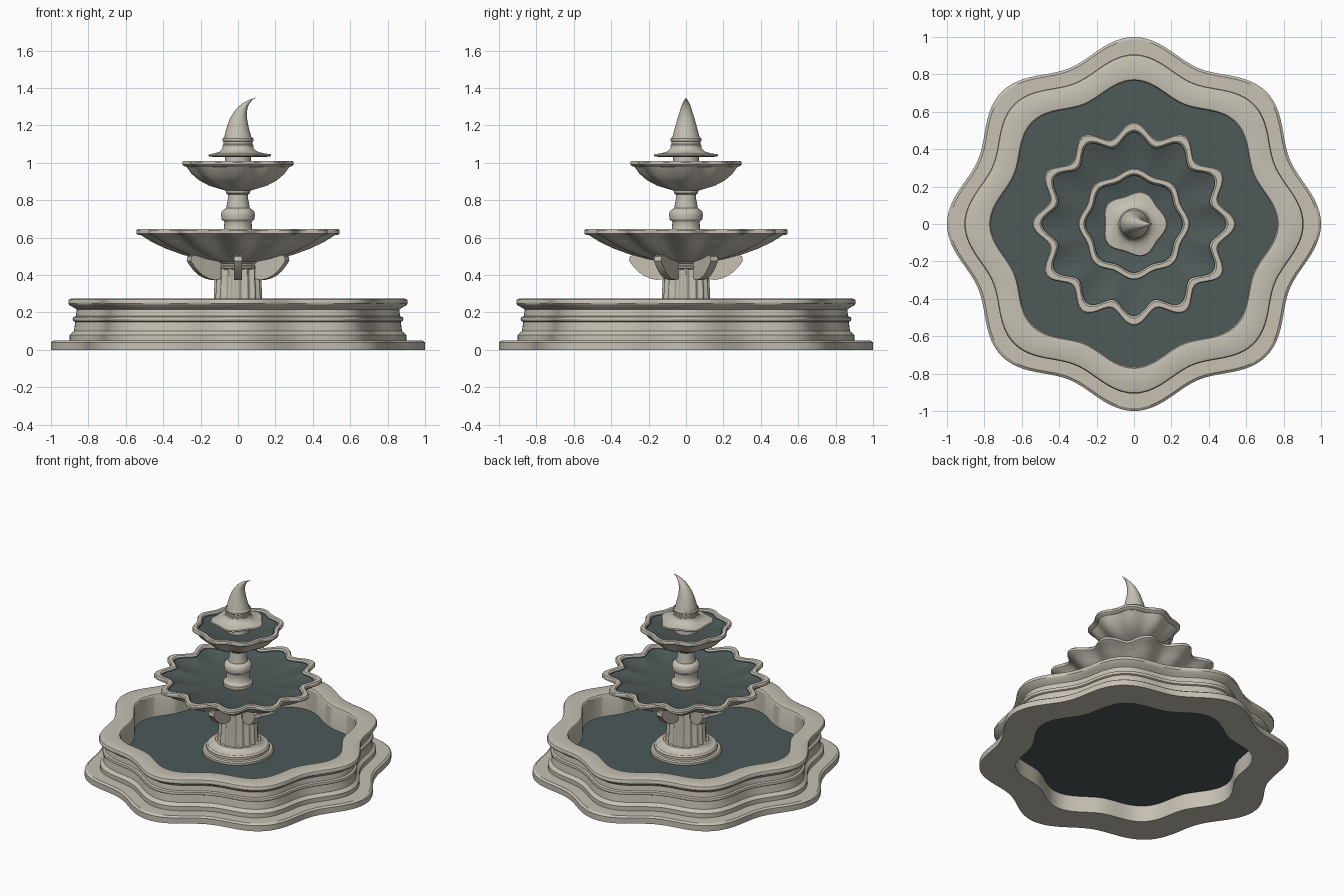
import bpy, bmesh, math


def material(name, color):
    m = bpy.data.materials.new(name)
    m.diffuse_color = color
    return m


STONE = material("stone", (0.57, 0.53, 0.45, 1))
WATER = material("dark_water", (0.075, 0.10, 0.098, 1))


def finish(name, bm, mats, angle=32):
    bmesh.ops.remove_doubles(bm, verts=bm.verts[:], dist=1e-5)
    me = bpy.data.meshes.new(name)
    bm.to_mesh(me)
    bm.free()
    ob = bpy.data.objects.new(name, me)
    bpy.context.collection.objects.link(ob)
    for m in mats:
        me.materials.append(m)
    bpy.ops.object.select_all(action='DESELECT')
    ob.select_set(True)
    bpy.context.view_layer.objects.active = ob
    bpy.ops.object.shade_smooth_by_angle(angle=math.radians(angle))
    return ob


def lathe(name, profile, lobes=0, segs=64, closed=False, wet_from=None,
          mats=(STONE, WATER), shift=None):
    """Revolve (radius, z, wave amplitude) points; run bottom > outside > top."""
    bm = bmesh.new()
    rings = []
    for k, p in enumerate(profile):
        r, z = p[0], p[1]
        amp = p[2] if len(p) > 2 else 0
        ring = []
        for i in range(segs):
            a = math.tau * i / segs
            rr = r + amp * math.cos(lobes * a)
            dx = shift[k] if shift else 0
            ring.append(bm.verts.new((rr * math.cos(a) + dx, rr * math.sin(a), z)))
        rings.append(ring)
    n = len(rings)
    for k in range(n if closed else n - 1):
        lo, hi = rings[k], rings[(k + 1) % n]
        for i in range(segs):
            j = (i + 1) % segs
            f = bm.faces.new((lo[i], lo[j], hi[j], hi[i]))
            if wet_from is not None and k >= wet_from:
                f.material_index = 1
    return finish(name, bm, mats)


# Basin wall: eight-lobed moulded ring (largest radius, height)
wall = [(0.765, 0), (1.0, 0), (1.0, 0.04), (0.985, 0.05), (0.90, 0.05),
        (0.90, 0.08), (0.887, 0.092), (0.877, 0.10), (0.87, 0.15),
        (0.881, 0.155), (0.884, 0.165), (0.881, 0.175), (0.867, 0.18),
        (0.862, 0.215), (0.876, 0.225), (0.902, 0.24), (0.907, 0.247),
        (0.907, 0.262), (0.902, 0.27), (0.888, 0.275), (0.79, 0.275),
        (0.772, 0.272), (0.765, 0.262)]
lathe("basin_wall", [(r * 0.951, z, r * 0.049) for r, z in wall], 8, 192, closed=True)
lathe("basin_water", [(0.73, 0.115, 0.0375), (0, 0.115, 0)], 8, 192, mats=(WATER,))

# Pedestal: stepped foot, fluted column and collar
lathe("pedestal_foot", [(0.23, 0.116), (0.23, 0.132), (0.222, 0.14),
                        (0.205, 0.142), (0.205, 0.16), (0.195, 0.17), (0.17, 0.174),
                        (0.155, 0.183), (0.145, 0.197), (0, 0.197)])
lathe("fluted_column", [(0.128, 0.19, 0.007), (0.122, 0.28, 0.007),
                        (0.116, 0.435, 0.007)], 16, 160)
lathe("column_collar", [(0, 0.43), (0.115, 0.43), (0.124, 0.437), (0.124, 0.447),
                        (0.115, 0.452), (0.115, 0.46), (0.128, 0.468),
                        (0.14, 0.49), (0, 0.50)])

# Six curved brackets beneath the lower bowl
side = [(0.115, 0.38), (0.155, 0.374), (0.19, 0.381), (0.225, 0.396),
        (0.255, 0.418), (0.283, 0.447), (0.304, 0.476), (0.30, 0.50),
        (0.26, 0.515), (0.115, 0.49)]
for b in range(6):
    a = math.radians(30 + 60 * b)
    c, s = math.cos(a), math.sin(a)
    bm = bmesh.new()
    vs = [[bm.verts.new((r * c - t * s, r * s + t * c, z)) for r, z in side]
          for t in (-0.022, 0.022)]
    bm.faces.new(vs[0])
    bm.faces.new(vs[1][::-1])
    for i in range(len(side)):
        j = (i + 1) % len(side)
        bm.faces.new((vs[0][j], vs[0][i], vs[1][i], vs[1][j]))
    bmesh.ops.recalc_face_normals(bm, faces=bm.faces[:])
    finish(f"bracket_{b + 1}", bm, (STONE,))

# Lower bowl: twelve-lobed scalloped shell with a shallow dark interior
lathe("lower_bowl", [
    (0, 0.465, 0), (0.12, 0.47, 0.002), (0.20, 0.485, 0.009), (0.28, 0.509, 0.017),
    (0.36, 0.541, 0.025), (0.43, 0.578, 0.033), (0.478, 0.612, 0.038),
    (0.498, 0.617, 0.039), (0.505, 0.622, 0.039), (0.505, 0.637, 0.039),
    (0.498, 0.645, 0.039), (0.467, 0.645, 0.036), (0.458, 0.638, 0.036),
    (0.455, 0.630, 0.036), (0.41, 0.618, 0.030), (0.34, 0.606, 0.022),
    (0.25, 0.597, 0.012), (0.15, 0.59, 0.004), (0, 0.587, 0)],
    12, 192, wet_from=12)

# Turned stem between the bowls
lathe("upper_stem", [(0, 0.58), (0.095, 0.58), (0.095, 0.61), (0.085, 0.622),
                     (0.076, 0.635), (0.073, 0.68), (0.076, 0.688), (0.087, 0.698),
                     (0.091, 0.72), (0.087, 0.74), (0.076, 0.752), (0.062, 0.758),
                     (0.06, 0.775), (0.054, 0.81), (0.053, 0.83), (0.064, 0.838),
                     (0.066, 0.85), (0.07, 0.875), (0, 0.875)])

# Upper bowl: eight gentle lobes
lathe("upper_bowl", [
    (0, 0.85, 0), (0.06, 0.85, 0), (0.10, 0.862, 0.003), (0.15, 0.879, 0.007),
    (0.197, 0.906, 0.010), (0.235, 0.94, 0.012), (0.262, 0.978, 0.013),
    (0.278, 0.983, 0.013), (0.285, 0.99, 0.013), (0.285, 1.003, 0.013),
    (0.28, 1.01, 0.013), (0.257, 1.01, 0.012), (0.25, 1.003, 0.012),
    (0.247, 0.992, 0.012), (0.215, 0.983, 0.010), (0.17, 0.975, 0.007),
    (0.10, 0.968, 0.003), (0, 0.965, 0)], 8, 160, wet_from=12)

# Pointed hat finial: support, wavy brim, band and bent cone
lathe("hat_support", [(0, 0.96), (0.072, 0.96), (0.068, 1.04), (0, 1.04)])
lathe("hat_brim", [(0, 1.03, 0), (0.12, 1.03, 0.007), (0.162, 1.034, 0.011),
                   (0.167, 1.04, 0.011), (0.162, 1.046, 0.011), (0.13, 1.051, 0.007),
                   (0.10, 1.06, 0.003), (0.085, 1.075, 0), (0.08, 1.09, 0),
                   (0, 1.09, 0)], 5, 80)
lathe("hat_band", [(0.076, 1.08), (0.082, 1.087), (0.082, 1.096), (0.078, 1.10),
                   (0.078, 1.113), (0.083, 1.118), (0.083, 1.13), (0.076, 1.137)],
      closed=True)
# Cone entries: radius, height, sideways bend
cone = [(0.079, 1.08, 0), (0.076, 1.12, 0), (0.067, 1.16, -0.002), (0.056, 1.20, -0.001),
        (0.045, 1.24, 0.003), (0.035, 1.27, 0.012), (0.026, 1.30, 0.027),
        (0.017, 1.322, 0.047), (0.008, 1.338, 0.071), (0.0, 1.35, 0.10)]
lathe("hat_cone", [(r, z) for r, z, d in cone], segs=48, shift=[d for r, z, d in cone])
